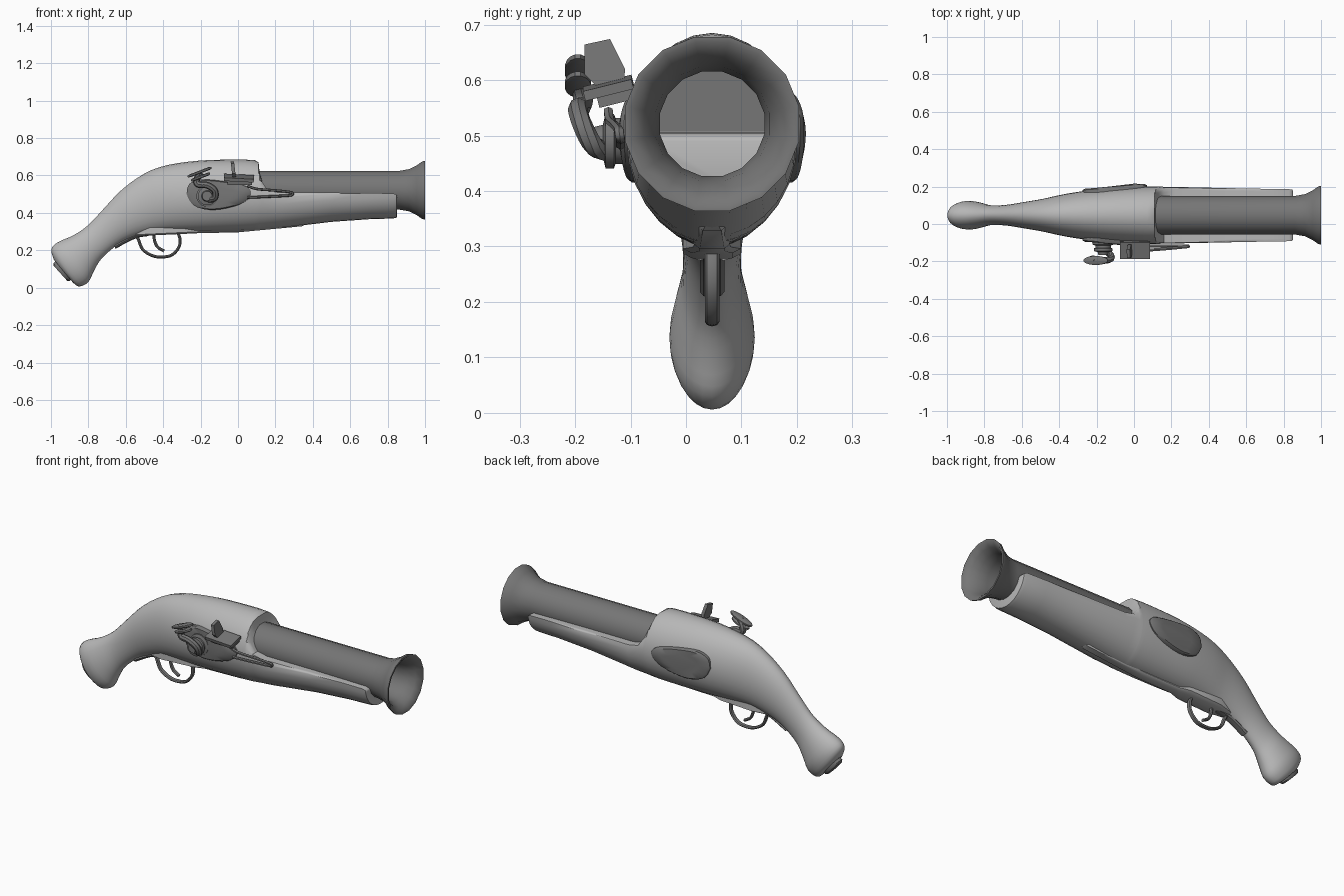
import bpy, bmesh, math
from mathutils import Vector, Matrix

if "Cube" in bpy.data.objects:
    bpy.data.objects.remove(bpy.data.objects["Cube"])

CY = 0.047  # centre plane of the pistol in y


def material(name, c):
    m = bpy.data.materials.new(name)
    m.diffuse_color = (*c, 1)
    m.use_nodes = True
    m.node_tree.nodes["Principled BSDF"].inputs["Base Color"].default_value = m.diffuse_color
    return m


LIGHT = material("light grey stock", (0.48, 0.48, 0.48))
DARK = material("dark grey metal", (0.18, 0.18, 0.18))


def loft(name, rings, mat, angle=40, caps=True):
    """Skin a list of equal-length closed rings."""
    bm = bmesh.new()
    vs = [[bm.verts.new(p) for p in r] for r in rings]
    n = len(vs[0])
    for a, b in zip(vs, vs[1:]):
        for i in range(n):
            j = (i + 1) % n
            bm.faces.new((a[i], a[j], b[j], b[i]))
    if caps:
        bm.faces.new(vs[0])
        bm.faces.new(vs[-1])
    bmesh.ops.recalc_face_normals(bm, faces=bm.faces)
    me = bpy.data.meshes.new(name)
    bm.to_mesh(me)
    bm.free()
    me.materials.append(mat)
    me.shade_smooth()
    me.set_sharp_from_angle(angle=math.radians(angle))
    ob = bpy.data.objects.new(name, me)
    bpy.context.collection.objects.link(ob)
    return ob


def lathe(name, profile, mat, mtx, n=16, angle=40):
    """Profile of (distance along local x, radius)."""
    rings = [[mtx @ Vector((d, r * math.cos(2 * math.pi * (i + .5) / n),
                            r * math.sin(2 * math.pi * (i + .5) / n)))
              for i in range(n)] for d, r in profile]
    return loft(name, rings, mat, angle)


def smooth_path(pts, sub=4):
    """Catmull-Rom spline through points of any dimension."""
    p = [Vector(q) for q in pts]
    p = [p[0]] + p + [p[-1]]
    out = []
    for a, b, c, d in zip(p, p[1:], p[2:], p[3:]):
        for k in range(sub):
            t = k / sub
            out.append(.5 * (2 * b + (c - a) * t + (2 * a - 5 * b + 4 * c - d) * t * t
                             + (3 * b - a - 3 * c + d) * t ** 3))
    return out + [p[-1]]


def tube(name, pts, ra, rb, mat, n=8, sub=4):
    """Elliptic rod: ra in the plane of the path, rb sideways."""
    path = smooth_path(pts, sub)
    rings = []
    for i, p in enumerate(path):
        t = (path[min(i + 1, len(path) - 1)] - path[max(i - 1, 0)]).normalized()
        u = t.cross(Vector((0, 1, 0))).normalized()
        v = u.cross(t)
        rings.append([p + u * ra * math.cos(2 * math.pi * k / n)
                      + v * rb * math.sin(2 * math.pi * k / n) for k in range(n)])
    return loft(name, rings, mat)


def box(name, size, mtx, mat):
    x, y, z = (s / 2 for s in size)
    rings = [[mtx @ Vector(q) for q in ((e, -y, -z), (e, y, -z), (e, y, z), (e, -y, z))]
             for e in (-x, x)]
    return loft(name, rings, mat)


def T(x, y, z):
    return Matrix.Translation((x, y, z))


def R(deg, axis):
    return Matrix.Rotation(math.radians(deg), 4, axis)


# stock: (top x, top z, bottom x, bottom z, half width), butt to breech
sections = [
    (-.985, .15, -.885, .03, .045), (-.998, .205, -.85, .006, .066),
    (-.965, .242, -.80, .03, .077), (-.88, .28, -.77, .09, .067),
    (-.80, .335, -.73, .155, .053), (-.72, .42, -.65, .225, .055),
    (-.62, .525, -.57, .265, .069), (-.5, .61, -.47, .29, .088),
    (-.38, .655, -.36, .298, .113), (-.2, .68, -.2, .298, .138),
    (0, .685, 0, .302, .151), (.09, .682, .09, .306, .154)]
body = [(*s, 1.0) for s in [tuple(v) for v in smooth_path(sections, 3)]]
# fore-end: same oval, cut off at a falling top level
for x, bot, w, lid in ((.11, .307, .154, .67), (.115, .308, .154, .62),
                       (.13, .309, .153, .565), (.16, .312, .152, .52),
                       (.22, .318, .151, .508), (.5, .352, .145, .508),
                       (.7, .366, .141, .506), (.83, .37, .139, .504),
                       (.847, .374, .136, .497), (.85, .382, .128, .49)):
    body.append((x, .68 if x < .2 else .65, x, bot, w, lid))
rings = []
for tx, tz, bx, bz, w, lid in body:
    ring = []
    for k in range(28):
        a = 2 * math.pi * k / 28
        s = (1 + math.cos(a)) / 2
        ring.append((bx + (tx - bx) * s, CY + w * math.sin(a), min(bz + (tz - bz) * s, lid)))
    rings.append(ring)
loft("stock", rings, LIGHT, 45)

# belly rib under the fore-end
rib = []
for x, z, w in ((-.55, .275, .03), (-.47, .279, .052), (-.28, .288, .052),
                (-.22, .291, .034), (.0, .296, .032), (.34, .328, .024), (.358, .336, .018)):
    rib.append([(x, CY - w, z + .05), (x, CY - w, z + .008), (x, CY - w * .7, z),
                (x, CY + w * .7, z), (x, CY + w, z + .008), (x, CY + w, z + .05)])
loft("belly_rib", rib, LIGHT)

# barrel with flared muzzle and hollow bore
lathe("barrel", [(.06, .105), (.86, .105), (.915, .115), (.955, .135), (.985, .157),
                 (1.0, .16), (1.0, .15), (.975, .125), (.94, .105), (.89, .096),
                 (.5, .096)], DARK, T(0, CY, .521), 16, 50)

# butt plate
lathe("butt_plate", [(-.02, 1), (.008, 1), (.016, .85)], DARK,
      T(-.938, CY, .088) @ R(138, 'Y') @ Matrix.Diagonal((1, .04, .066, 1)))

# lock plate and the matching plate on the far side
outline = [(-.275, .5), (-.262, .553), (-.2, .578), (-.1, .572), (0, .555), (.055, .535),
           (.07, .5), (.03, .455), (-.06, .425), (-.16, .416), (-.24, .442)]
for side, name in ((-1, "lock_plate"), (1, "side_plate")):
    pts = smooth_path(outline + outline[:1], 3)[:-1]
    rings = []
    for inset, depth in ((1, -.05), (1, -.009), (.93, -.002), (.6, .001)):
        rings.append([(-.1 + (p.x + .1) * inset,
                       CY + side * (.163 + .07 * p.x + depth),
                       .498 + (p.y - .498) * inset) for p in pts])
    loft(name, rings, DARK)

# cock: stacked pivot discs, curled neck and two jaws
lathe("cock_pivot", [(0, .058), (.025, .058), (.03, .042), (.042, .042), (.045, .05),
                     (.06, .05), (.065, .03), (.08, .026)], DARK,
      T(-.165, -.085, .49) @ R(-90, 'Z'))
tube("cock_neck", [(-.165, -.135, .47), (-.125, -.165, .48), (-.125, -.187, .52),
                   (-.165, -.195, .548), (-.212, -.188, .552), (-.222, -.186, .575),
                   (-.2, -.195, .615)], .018, .018, DARK)
for i, (x, z, l) in enumerate(((-.205, .618, .07), (-.2, .592, .055))):
    lathe("cock_jaw_%d" % (i + 1), [(-.008, .8), (-.004, 1), (.004, 1), (.008, .8)], DARK,
          T(x, -.195, z) @ R(-111, 'Y') @ Matrix.Diagonal((1, .024, l, 1)))

# priming pan and upright striker plate
tilt = R(14, 'X')
box("pan_cover", (.16, .09, .018), T(.005, -.14, .586) @ R(3, 'Y') @ tilt, DARK)
box("pan", (.13, .07, .024), T(.01, -.125, .57) @ tilt, DARK)
plate = [(-.183, .664), (-.137, .674), (-.11, .62), (-.112, .585), (-.15, .578), (-.183, .61)]
loft("striker_plate", [[(x - (z - .58) * .12, y, z) for y, z in plate]
                       for x in (-.028, -.01)], DARK)

# folded spring in front of the pan
tube("lock_spring", [(.05, -.14, .545), (.1, -.138, .528), (.2, -.13, .52), (.28, -.122, .511),
                     (.292, -.12, .503), (.28, -.118, .494), (.2, -.118, .489),
                     (.05, -.118, .482)], .007, .009, DARK, 6)

# trigger plate tail, guard loop and trigger
tube("guard_tail", [(-.66, CY, .218), (-.6, CY, .252), (-.54, CY, .278), (-.48, CY, .288)],
     .012, .022, DARK)
tube("guard_loop", [(-.56, CY, .28), (-.535, CY, .262), (-.51, CY, .205), (-.46, CY, .172),
                    (-.41, CY, .164), (-.355, CY, .174), (-.317, CY, .215),
                    (-.31, CY, .26), (-.325, CY, .3)], .008, .013, DARK)
tube("trigger", [(-.45, CY, .3), (-.447, CY, .255), (-.43, CY, .218), (-.395, CY, .196)],
     .008, .01, DARK)
